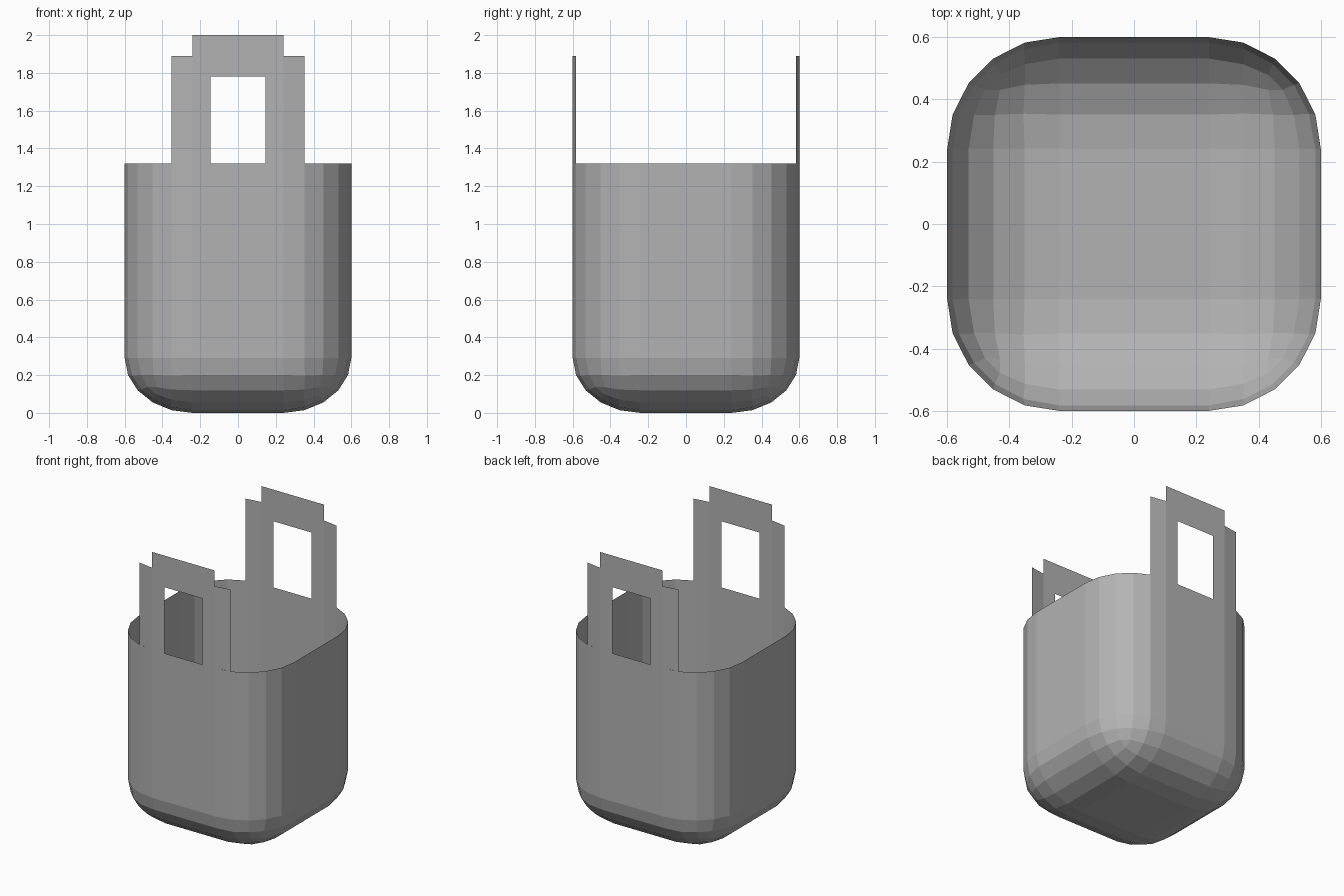
import bpy
import bmesh
from mathutils import Vector

HALF, RADIUS, SEGMENTS = 0.6, 0.36, 5
BASE_HEIGHT, RIM = 0.29, 1.32      # rounded base height, rim height
INNER = HALF - RADIUS              # where the corner rounding starts

cube = bpy.data.objects.get("Cube")
if cube:
    bpy.data.objects.remove(cube, do_unlink=True)

grey = bpy.data.materials.new("plain grey")
grey.use_nodes = True
colour = (0.45, 0.45, 0.45, 1)
grey.diffuse_color = colour
grey.node_tree.nodes["Principled BSDF"].inputs["Base Color"].default_value = colour


def finish(name, bm):
    mesh = bpy.data.meshes.new(name)
    bm.to_mesh(mesh)
    bm.free()
    mesh.materials.append(grey)
    obj = bpy.data.objects.new(name, mesh)
    bpy.context.collection.objects.link(obj)
    return obj


# Open bucket: a rounded box with its upper rounding removed
bm = bmesh.new()
bmesh.ops.create_cube(bm, size=2 * HALF)
bmesh.ops.bevel(bm, geom=bm.edges[:], offset=RADIUS, offset_type='OFFSET',
                segments=SEGMENTS, profile=0.5, affect='EDGES', clamp_overlap=True)
upper = [v for v in bm.verts if v.co.z > INNER + 0.001]
bmesh.ops.delete(bm, geom=upper, context='VERTS')
for v in bm.verts:
    if v.co.z > 0:
        v.co.z = RIM
    else:
        v.co.z = (v.co.z + HALF) * BASE_HEIGHT / RADIUS
bmesh.ops.recalc_face_normals(bm, faces=bm.faces[:])
finish("bucket", bm)

# Handles: a flat frame around a hand hole, with lower wings on the first corner facet
HOLE, HOLE_TOP, WING_TOP, TOP = 0.146, 1.78, 1.89, 2.0
WING_X, WING_Y = 0.351, 0.582


def panel(bm, a, b, low, high):
    """Upright quad between two plan points."""
    corners = [(*a, low), (*b, low), (*b, high), (*a, high)]
    bm.faces.new([bm.verts.new(Vector(c)) for c in corners])


for name, side in (("front_handle", -1), ("back_handle", 1)):
    bm = bmesh.new()
    y = side * HALF
    panel(bm, (-HOLE, y), (HOLE, y), HOLE_TOP, TOP)
    for s in (-1, 1):
        panel(bm, (s * HOLE, y), (s * INNER, y), RIM, HOLE_TOP)
        panel(bm, (s * HOLE, y), (s * INNER, y), HOLE_TOP, TOP)
        panel(bm, (s * INNER, y), (s * WING_X, side * WING_Y), RIM, WING_TOP)
    bmesh.ops.remove_doubles(bm, verts=bm.verts[:], dist=0.0001)
    bmesh.ops.recalc_face_normals(bm, faces=bm.faces[:])
    # Face every panel outward
    for f in bm.faces:
        f.normal_update()
        if f.normal.y * side < 0:
            f.normal_flip()
    finish(name, bm)
